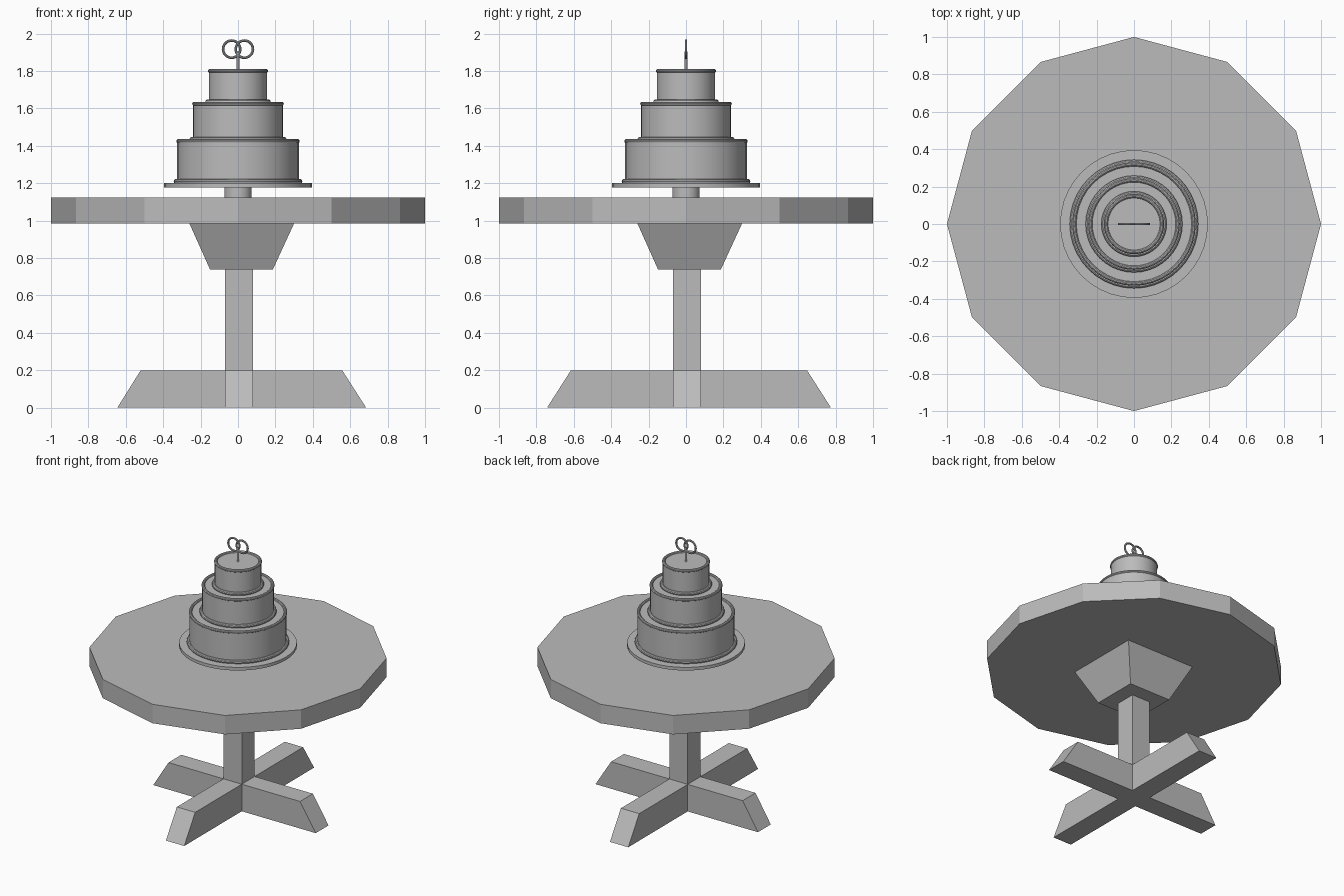
import bpy
import bmesh
import math

cube = bpy.data.objects.get("Cube")
if cube:
    bpy.data.objects.remove(cube, do_unlink=True)

GREY = (0.5, 0.5, 0.5, 1.0)
mat = bpy.data.materials.new("plain grey")
mat.use_nodes = True
mat.diffuse_color = GREY
mat.node_tree.nodes["Principled BSDF"].inputs["Base Color"].default_value = GREY


def finish(name, smooth=False):
    ob = bpy.context.object
    ob.name = name
    ob.data.materials.append(mat)
    if smooth:
        bpy.ops.object.shade_smooth_by_angle(angle=math.radians(35))
    return ob


def cylinder(name, radius, z0, z1, sides=40, smooth=True):
    bpy.ops.mesh.primitive_cylinder_add(vertices=sides, radius=radius, depth=z1 - z0,
                                        location=(0, 0, (z0 + z1) / 2))
    return finish(name, smooth)


def ring(name, major, minor, location, rotation=(0, 0, 0), segments=40):
    bpy.ops.mesh.primitive_torus_add(major_radius=major, minor_radius=minor,
                                     major_segments=segments, minor_segments=10,
                                     location=location, rotation=rotation)
    return finish(name, True)


def tapered_box(name, bottom, top, z0, z1):
    """Box whose bottom and top are (x0, x1, y0, y1) rectangles."""
    mesh = bpy.data.meshes.new(name)
    bm = bmesh.new()
    loops = []
    for (x0, x1, y0, y1), z in ((bottom, z0), (top, z1)):
        corners = ((x0, y0), (x1, y0), (x1, y1), (x0, y1))
        loops.append([bm.verts.new((x, y, z)) for x, y in corners])
    low, high = loops
    bm.faces.new(low[::-1])
    bm.faces.new(high)
    for i in range(4):
        j = (i + 1) % 4
        bm.faces.new((low[i], low[j], high[j], high[i]))
    bm.to_mesh(mesh)
    bm.free()
    mesh.materials.append(mat)
    ob = bpy.data.objects.new(name, mesh)
    bpy.context.collection.objects.link(ob)
    return ob


# Crossed feet, post and bracket
A, B = -0.07, 0.08
tapered_box("foot_bar_x", (-0.645, 0.685, A, B), (-0.52, 0.557, A, B), 0, 0.2)
tapered_box("foot_bar_y", (A, B, -0.743, 0.775), (A, B, -0.615, 0.647), 0, 0.2)
tapered_box("post", (A, B, A, B), (A, B, A, B), 0.1, 0.8)
tapered_box("bracket", (-0.15, 0.187) * 2, (-0.26, 0.3) * 2, 0.74, 0.985)

# Twelve-sided table top
cylinder("table_top", 1.0, 0.985, 1.125, sides=12, smooth=False)

# Cake stand
cylinder("stand_stem", 0.073, 1.12, 1.18)
cylinder("stand_plate", 0.395, 1.177, 1.2)

# Cake tiers with icing rings at foot and rim
tiers = (("lower", 0.325, 1.2, 1.425),
         ("middle", 0.24, 1.425, 1.625),
         ("upper", 0.156, 1.625, 1.8))
for name, radius, z0, z1 in tiers:
    cylinder(name + "_tier", radius, z0, z1)
    ring(name + "_foot_icing", radius + 0.006, 0.013, (0, 0, z0 + 0.01))
    ring(name + "_rim_icing", radius - 0.006, 0.011, (0, 0, z1))

# Topper of two linked rings on a stick
cylinder("topper_stick", 0.007, 1.79, 1.905, sides=12)
for side, label in ((1, "left"), (-1, "right")):
    ring("topper_ring_" + label, 0.046, 0.007, (side * 0.034, 0, 1.917),
         (math.radians(90), 0, 0), 28)
